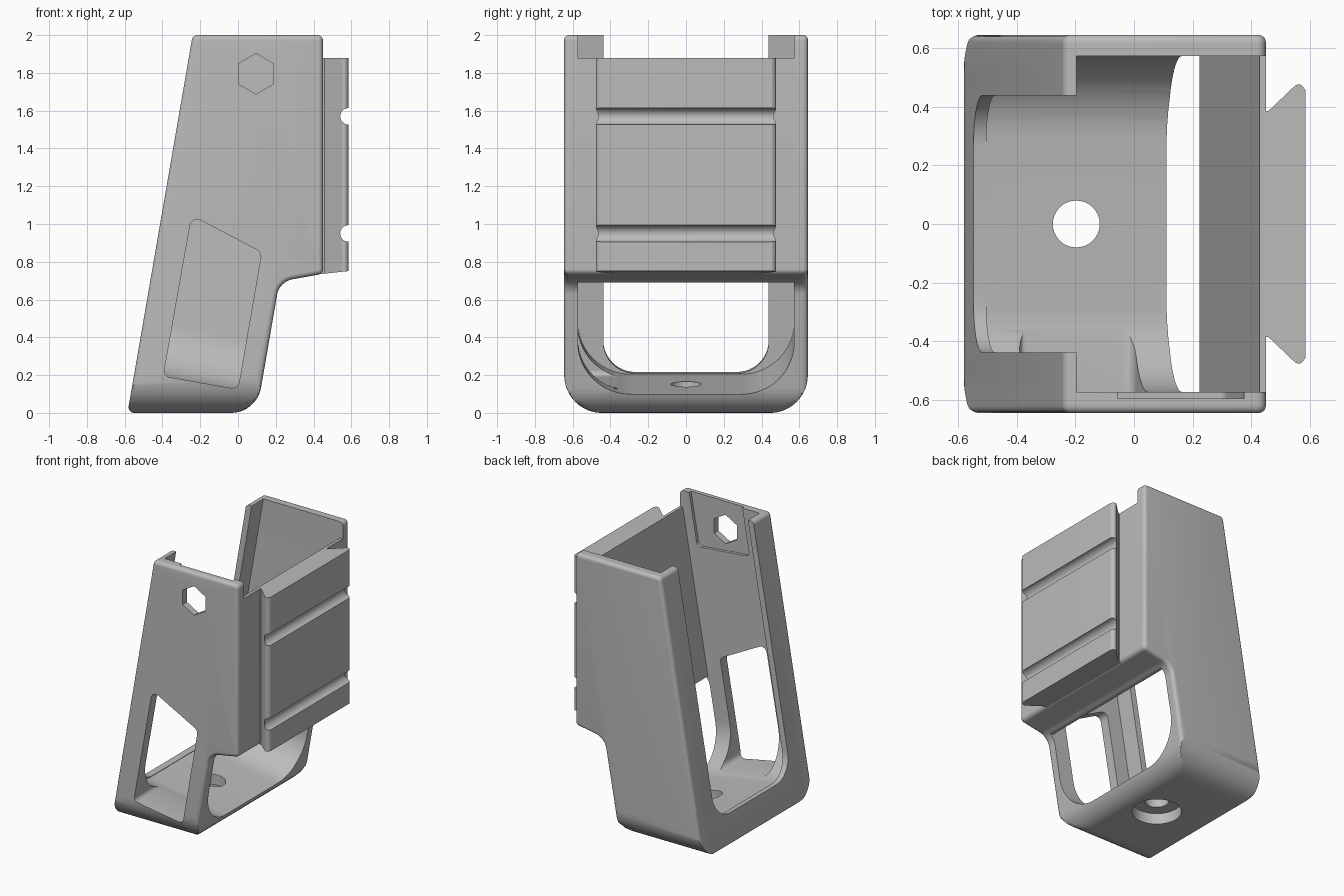
import bpy, bmesh, math
from mathutils import Vector

if "Cube" in bpy.data.objects:
    bpy.data.objects.remove(bpy.data.objects["Cube"])

SLOPE = 0.1725                      # lean of the holder
LEAN = math.atan(SLOPE)
CA, SA = math.cos(LEAN), math.sin(LEAN)
ORIGIN = (-0.505, 0.205)            # inner floor corner in x, z

grey = bpy.data.materials.new("plain grey")
grey.diffuse_color = (0.5, 0.5, 0.5, 1)
grey.use_nodes = True
grey.node_tree.nodes["Principled BSDF"].inputs["Base Color"].default_value = grey.diffuse_color


def rounded(points, steps=8):
    """Outline from (x, y, radius) corners."""
    out, n = [], len(points)
    for i, (x, y, r) in enumerate(points):
        p = Vector((x, y))
        if r <= 0:
            out.append(p)
            continue
        a = (Vector(points[i - 1][:2]) - p).normalized()
        b = (Vector(points[(i + 1) % n][:2]) - p).normalized()
        half = math.acos(max(-1, min(1, a.dot(b)))) / 2
        c = p + (a + b).normalized() * (r / math.sin(half))
        v0 = p + a * (r / math.tan(half)) - c
        v1 = p + b * (r / math.tan(half)) - c
        phi = math.pi - 2 * half
        for k in range(steps + 1):
            f = k / steps
            out.append(c + (v0 * math.sin((1 - f) * phi) + v1 * math.sin(f * phi)) / math.sin(phi))
    return out


def circle(cx, cy, r, n=32, turn=0.0):
    return [Vector((cx + r * math.cos(turn + 2 * math.pi * i / n),
                    cy + r * math.sin(turn + 2 * math.pi * i / n))) for i in range(n)]


def loft(name, rings):
    """Closed solid from matching rings of 3D points."""
    bm = bmesh.new()
    rows = [[bm.verts.new(p) for p in ring] for ring in rings]
    n = len(rows[0])
    for a, b in zip(rows, rows[1:]):
        for i in range(n):
            j = (i + 1) % n
            bm.faces.new((a[i], a[j], b[j], b[i]))
    bm.faces.new(rows[0][::-1])
    bm.faces.new(rows[-1])
    bmesh.ops.remove_doubles(bm, verts=bm.verts, dist=1e-5)
    bmesh.ops.recalc_face_normals(bm, faces=bm.faces)
    me = bpy.data.meshes.new(name)
    bm.to_mesh(me)
    bm.free()
    me.materials.append(grey)
    ob = bpy.data.objects.new(name, me)
    bpy.context.collection.objects.link(ob)
    return ob


def prism(name, outline, lo, hi, place):
    return loft(name, [[place(p, t) for p in outline] for t in (lo, hi)])


def along_y(p, t):
    return (p.x, t, p.y)


def along_z(p, t):
    return (p.x, p.y, t)


def tilted(p, u):
    """Outline in (y, up the lean), extruded across the lean."""
    return (ORIGIN[0] + u * CA + p.y * SA, p.x, ORIGIN[1] - u * SA + p.y * CA)


def box(name, x0, x1, y, z0, z1):
    pts = [Vector(q) for q in ((x0, z0), (x1, z0), (x1, z1), (x0, z1))]
    return prism(name, pts, -y, y, along_y)


def finish(ob, cutters):
    """Cut the part, bake the result and smooth it."""
    for c in cutters:
        m = ob.modifiers.new("cut", 'BOOLEAN')
        m.operation, m.solver, m.object = 'DIFFERENCE', 'EXACT', c
        c.hide_render = True
    bpy.context.view_layer.update()
    dg = bpy.context.evaluated_depsgraph_get()
    me = bpy.data.meshes.new_from_object(ob.evaluated_get(dg))
    ob.modifiers.clear()
    ob.data = me
    for c in cutters:
        bpy.data.objects.remove(c)
    bpy.ops.object.select_all(action='DESELECT')
    ob.select_set(True)
    bpy.context.view_layer.objects.active = ob
    bpy.ops.object.shade_smooth_by_angle(angle=math.radians(32))


# Holder body: leaning side outline, rounded lower corners, softened side edges
SIDE = [(-0.585, 0, 0.03), (0.099, 0, 0.16), (0.219, 0.695, 0.1),
        (0.45, 0.736, 0.03), (0.45, 2, 0.03), (-0.24, 2, 0.03)]


def side_ring(y, zb):
    s = max(0.0, (abs(y) - 0.62) / 0.025)
    d = 0.025 * (1 - math.sqrt(max(0.0, 1 - s * s)))
    pts, n = [], len(SIDE)
    for i, (x, z, r) in enumerate(SIDE):
        p = Vector((x, z))
        e1 = (p - Vector(SIDE[i - 1][:2])).normalized()
        e2 = (Vector(SIDE[(i + 1) % n][:2]) - p).normalized()
        n1, n2 = Vector((-e1.y, e1.x)), Vector((-e2.y, e2.x))
        q = p + (n1 + n2) * (d / (1 + n1.dot(n2)))
        convex = e1.x * e2.y - e1.y * e2.x > 0
        pts.append((q.x, q.y, max(0.004, r - d) if convex else r + d))
    ring = []
    for p in rounded(pts):
        z = max(p.y, zb)
        x = max(p.x, -0.585 + SLOPE * z + d / CA)
        ring.append((x, y, z))
    return ring


arc = [math.pi / 2 * k / 16 for k in range(17)]
stations = [(0.445 + 0.2 * math.sin(a), 0.2 * (1 - math.cos(a))) for a in arc]
stations = [(-y, z) for y, z in reversed(stations)] + stations
body = loft("holder_body", [side_ring(y, z) for y, z in stations])

cuts = []
# Inner cavity and the open slot on the sloping side
u_shape = rounded([(-0.573, 0, 0.28), (0.573, 0, 0.28), (0.573, 2.3, 0), (-0.573, 2.3, 0)], 14)
cuts.append(prism("cavity_cutter", u_shape, 0, 0.635, tilted))
u_slot = rounded([(-0.438, 0.004, 0.17), (0.438, 0.004, 0.17), (0.438, 2.4, 0), (-0.438, 2.4, 0)], 10)
cuts.append(prism("slot_cutter", u_slot, -0.3, 0.1, tilted))
# Lowered top of the rail wall and the opening beneath it
cuts.append(box("top_notch_cutter", 0.2, 0.7, 0.573, 1.88, 2.2))
cuts.append(box("lower_opening_cutter", 0.1, 0.4, 0.573, 0.5, 0.69))
# Side window
window = rounded([(-0.395, 0.195, 0.03), (0.0, 0.125, 0.04), (0.125, 0.85, 0.04), (-0.245, 1.045, 0.04)])
cuts.append(prism("window_cutter", window, -0.8, -0.27, along_y))
# Shallow recess and hexagonal hole
recess = rounded([(-0.115, 1.66, 0.03), (0.31, 1.62, 0.03), (0.41, 2.2, 0), (-0.022, 2.2, 0)])
cuts.append(prism("recess_cutter", recess, -0.595, -0.5, along_y))
cuts.append(prism("hex_cutter", circle(0.095, 1.795, 0.107, 6, math.pi / 2), -0.8, -0.45, along_y))
# Floor hole with a wide counterbore below
cuts.append(prism("floor_hole_cutter", circle(-0.197, 0, 0.08), -0.2, 0.4, along_z))
cuts.append(prism("counterbore_cutter", circle(-0.197, 0, 0.165, 40), -0.2, 0.08, along_z))
finish(body, cuts)

# Dovetail rail with two round cross grooves
half = [(0.438, -0.385, 0), (0.458, -0.385, 0), (0.565, -0.487, 0.02), (0.585, -0.457, 0.008)]
rail_outline = rounded(half + [(x, -y, r) for x, y, r in reversed(half)], 5)
rail = prism("dovetail_rail", rail_outline, 0, 1.88,
             lambda p, t: (p.x, p.y, t if t else 0.736 + 0.11 * (p.x - 0.45)))
grooves = [prism("groove_cutter", circle(0.585, z, 0.044, 24), -0.7, 0.7, along_y) for z in (1.57, 0.95)]
finish(rail, grooves)
